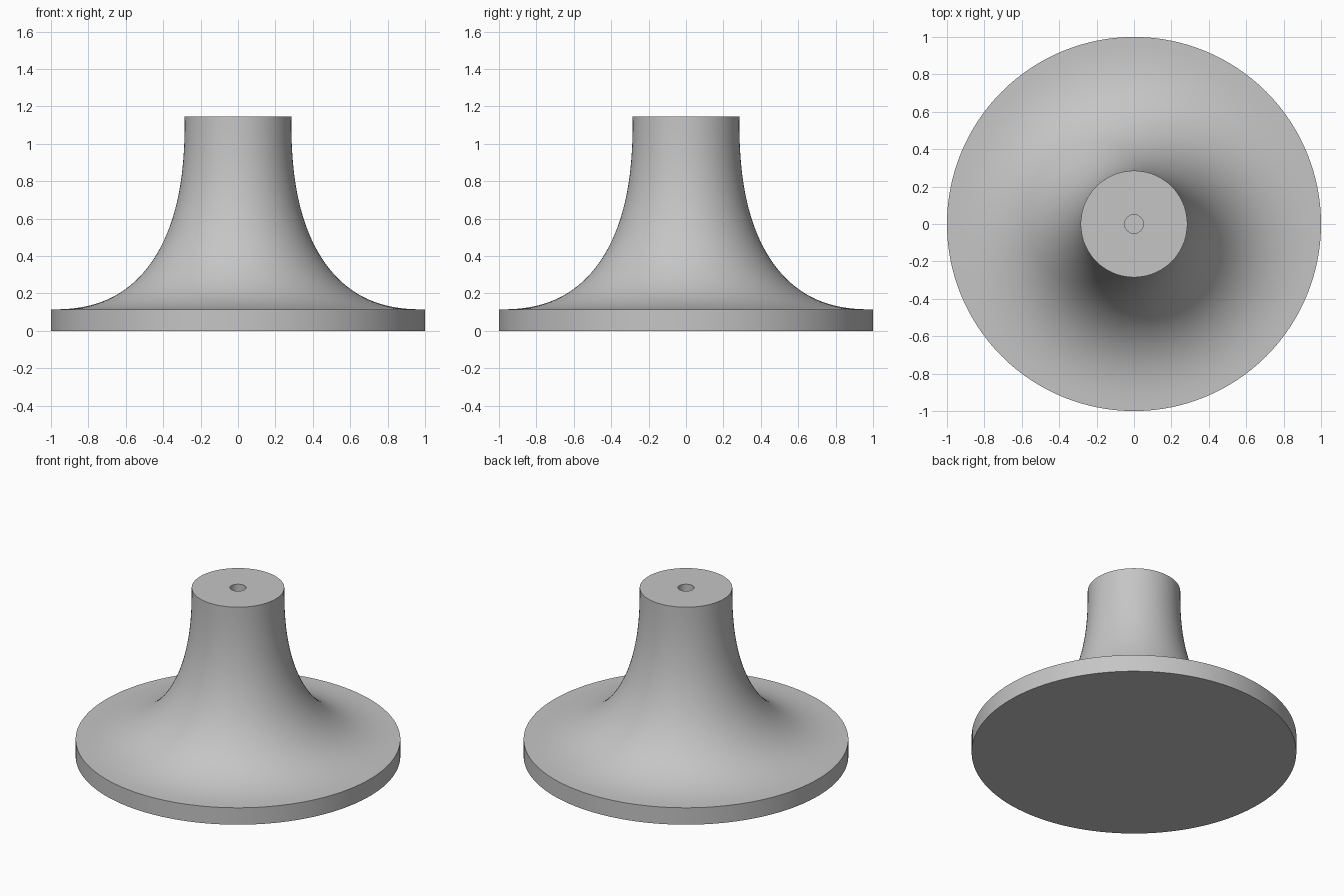
import bpy, bmesh, math
from mathutils import Vector

cube = bpy.data.objects.get("Cube")
if cube:
    bpy.data.objects.remove(cube, do_unlink=True)

BASE_R, RIM_Z = 1.0, 0.115
NECK_R, TOP_Z = 0.285, 1.145
HOLE_R, HOLE_Z = 0.05, 0.6
CURVE_POWER, CURVE_STEPS, SIDES = 2.45, 40, 128

# Plain grey material
grey = bpy.data.materials.new("plain_grey")
grey.use_nodes = True
colour = (0.56, 0.56, 0.56, 1)
grey.diffuse_color = colour
grey.node_tree.nodes["Principled BSDF"].inputs["Base Color"].default_value = colour


def flare(step):
    """Point on the concave sweep from the rim up to the neck."""
    a = step / CURVE_STEPS * math.pi / 2
    power = 2 / CURVE_POWER
    return (BASE_R - (BASE_R - NECK_R) * math.sin(a) ** power,
            TOP_Z - (TOP_Z - RIM_Z) * max(math.cos(a), 0) ** power)


# Half section: underside, rim, flared neck, flat top, blind centre hole
profile = [(0, 0), (BASE_R, 0)]
profile += [flare(i) for i in range(CURVE_STEPS)]
profile += [(NECK_R, TOP_Z), (HOLE_R, TOP_Z), (HOLE_R, HOLE_Z), (0, HOLE_Z)]

# Turn the section around the vertical axis
bm = bmesh.new()
verts = [bm.verts.new((r, 0, z)) for r, z in profile]
edges = [bm.edges.new(pair) for pair in zip(verts, verts[1:])]
bmesh.ops.spin(bm, geom=verts + edges, cent=Vector(), axis=(0, 0, 1),
               angle=math.tau, steps=SIDES, use_merge=True)
bmesh.ops.remove_doubles(bm, verts=bm.verts, dist=0.00001)
bmesh.ops.recalc_face_normals(bm, faces=bm.faces)

mesh = bpy.data.meshes.new("flared_pedestal")
bm.to_mesh(mesh)
bm.free()
mesh.materials.append(grey)
pedestal = bpy.data.objects.new("flared_pedestal", mesh)
bpy.context.collection.objects.link(pedestal)

# Smooth sweep with crisp rims
bpy.ops.object.select_all(action="DESELECT")
pedestal.select_set(True)
bpy.context.view_layer.objects.active = pedestal
bpy.ops.object.shade_smooth_by_angle(angle=math.radians(30))
